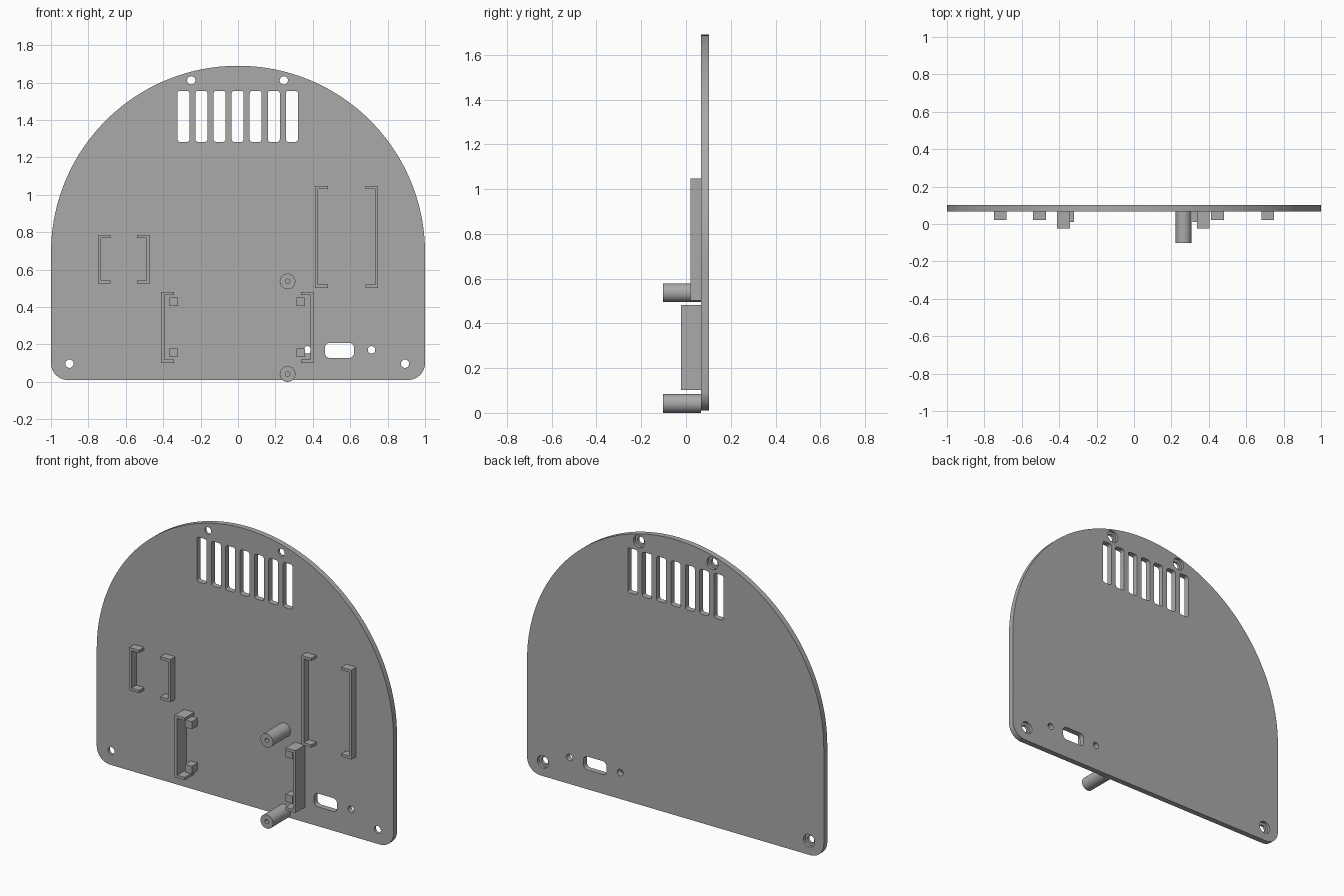
import bpy, bmesh
from math import sin, cos, pi, radians

cube = bpy.data.objects.get("Cube")
if cube:
    bpy.data.objects.remove(cube, do_unlink=True)

grey = bpy.data.materials.new("plain grey")
grey.use_nodes = True
colour = (0.4, 0.4, 0.4, 1)
grey.diffuse_color = colour
grey.node_tree.nodes["Principled BSDF"].inputs["Base Color"].default_value = colour

FRONT, BACK, TIP = 0.068, 0.102, -0.102   # plate faces and post ends along y


def finish(name, bm, smooth=True):
    bmesh.ops.recalc_face_normals(bm, faces=bm.faces)
    mesh = bpy.data.meshes.new(name)
    bm.to_mesh(mesh)
    bm.free()
    mesh.materials.append(grey)
    ob = bpy.data.objects.new(name, mesh)
    bpy.context.collection.objects.link(ob)
    if smooth:
        shade(ob)
    return ob


def shade(ob):
    bpy.ops.object.select_all(action='DESELECT')
    ob.select_set(True)
    bpy.context.view_layer.objects.active = ob
    bpy.ops.object.shade_smooth_by_angle(angle=radians(30))


def prism(bm, outline, y0, y1):
    """Extrude an x-z outline from y0 to y1."""
    face = bm.faces.new([bm.verts.new((x, y0, z)) for x, z in outline])
    out = bmesh.ops.extrude_face_region(bm, geom=[face])
    for v in out["geom"]:
        if isinstance(v, bmesh.types.BMVert):
            v.co.y = y1


def arc(x, z, r, start, end, n):
    steps = [radians(start + (end - start) * i / n) for i in range(n + 1)]
    return [(x + r * cos(a), z + r * sin(a)) for a in steps]


def circle(x, z, r, n=32):
    return arc(x, z, r, 0, 360, n)[:-1]


def rounded(x0, x1, z0, z1, r):
    corners = [(x1 - r, z1 - r), (x0 + r, z1 - r), (x0 + r, z0 + r), (x1 - r, z0 + r)]
    return [p for i, (x, z) in enumerate(corners)
            for p in arc(x, z, r, 90 * i, 90 * i + 90, 6)]


# Arched back plate
bm = bmesh.new()
outline = arc(0, 0.69, 1, 0, 180, 96)
outline += arc(-0.91, 0.1, 0.09, 180, 270, 12) + arc(0.91, 0.1, 0.09, 270, 360, 12)
prism(bm, outline, FRONT, BACK)
plate = finish("back_plate", bm, False)

# Openings: vents, port, plain holes
bm = bmesh.new()
through = (FRONT - 0.05, BACK + 0.05)
for i in range(7):
    x = -0.292 + i * 0.0967
    prism(bm, rounded(x - 0.032, x + 0.032, 1.283, 1.556, 0.014), *through)
prism(bm, rounded(0.465, 0.62, 0.128, 0.209, 0.026), *through)
for x in (0.372, 0.714):
    prism(bm, circle(x, 0.171, 0.02), *through)
screws = [(-0.25, 1.612), (0.245, 1.612), (-0.901, 0.097), (0.893, 0.097)]
for x, z in screws:
    prism(bm, circle(x, z, 0.022), *through)
holes = finish("hole_cutter", bm, False)

# Wider screw-head recesses on the back
bm = bmesh.new()
for x, z in screws:
    prism(bm, circle(x, z, 0.038), BACK - 0.018, BACK + 0.05)
recesses = finish("recess_cutter", bm, False)

for cutter in (holes, recesses):
    cutter.hide_render = True
    mod = plate.modifiers.new("cut", 'BOOLEAN')
    mod.operation = 'DIFFERENCE'
    mod.solver = 'EXACT'
    mod.object = cutter
    bpy.context.view_layer.objects.active = plate
    bpy.ops.object.modifier_apply(modifier=mod.name)
    bpy.data.objects.remove(cutter, do_unlink=True)
shade(plate)


# C-shaped board holders: d is the direction the arms point
def bracket(name, x, d, z0, z1, y, arm=0.068, t=0.017):
    a, s = x + d * arm, x + d * t
    bm = bmesh.new()
    prism(bm, [(x, z0), (a, z0), (a, z0 + t), (s, z0 + t),
               (s, z1 - t), (a, z1 - t), (a, z1), (x, z1)], y, FRONT)
    finish(name, bm, False)


for label, left, right, z0, z1, y in (
        ("tall", 0.412, 0.749, 0.503, 1.048, 0.021),
        ("small", -0.749, -0.471, 0.525, 0.786, 0.021),
        ("deep", -0.411, 0.404, 0.102, 0.481, -0.023)):
    bracket(label + "_bracket_right", left, 1, z0, z1, y)
    bracket(label + "_bracket_left", right, -1, z0, z1, y)

# Square board rests beside the deep brackets
for side, x in (("right", -0.343), ("left", 0.336)):
    for level, z in (("lower", 0.156), ("upper", 0.428)):
        bm = bmesh.new()
        h = 0.023
        prism(bm, [(x - h, z - h), (x + h, z - h), (x + h, z + h), (x - h, z + h)],
              0.012, FRONT)
        finish(f"{level}_rest_{side}", bm, False)

# Round posts with a blind screw hole
for level, z in (("lower", 0.042), ("upper", 0.537)):
    bm = bmesh.new()
    profile = [(0.042, FRONT), (0.042, TIP), (0.012, TIP), (0.012, 0.04)]
    rings = [[bm.verts.new((px, y, pz)) for px, pz in circle(0.265, z, r)]
             for r, y in profile]
    for a, b in zip(rings, rings[1:]):
        for i in range(len(a)):
            bm.faces.new((a[i - 1], a[i], b[i], b[i - 1]))
    bm.faces.new(rings[0])
    bm.faces.new(rings[-1])
    finish(level + "_post", bm)
